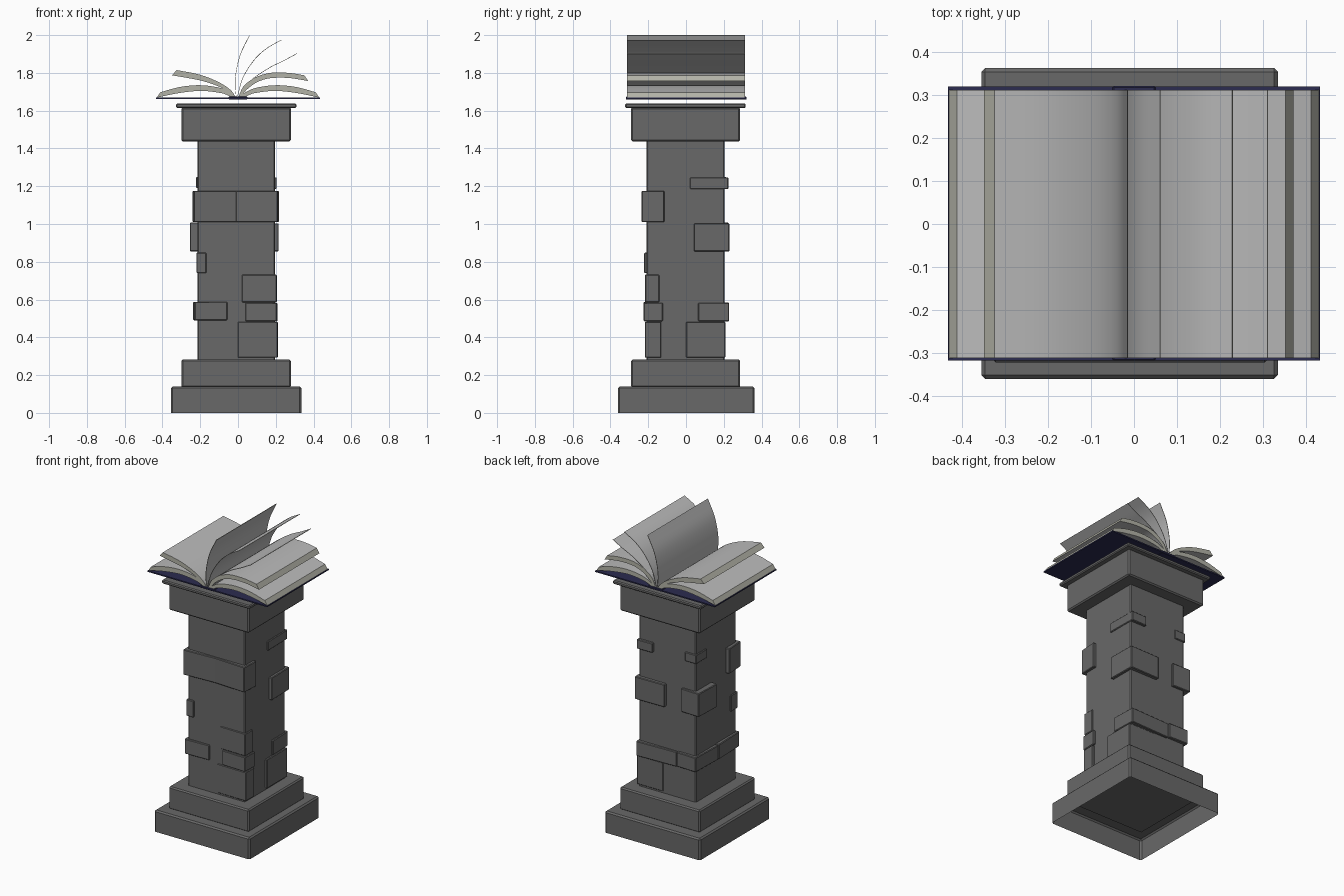
import bpy, bmesh, math
from mathutils import Vector, Matrix

if "Cube" in bpy.data.objects:
    bpy.data.objects.remove(bpy.data.objects["Cube"])


def material(name, rgb):
    m = bpy.data.materials.new(name)
    m.diffuse_color = (*rgb, 1)
    m.use_nodes = True
    m.node_tree.nodes["Principled BSDF"].inputs["Base Color"].default_value = m.diffuse_color
    return m


STONE = material("stone", (0.14, 0.14, 0.14))
PAPER = material("paper", (0.5, 0.5, 0.5))
EDGE = material("page_edge", (0.45, 0.45, 0.39))
NAVY = material("cover_navy", (0.025, 0.025, 0.08))


def finish(name, bm, *mats):
    bmesh.ops.recalc_face_normals(bm, faces=bm.faces)
    me = bpy.data.meshes.new(name)
    bm.to_mesh(me)
    bm.free()
    for m in mats:
        me.materials.append(m)
    ob = bpy.data.objects.new(name, me)
    bpy.context.collection.objects.link(ob)
    return ob


def box(name, x0, x1, y0, y1, z0, z1, bevel=0.006, rot=0, mat=STONE, open_bottom=False):
    bm = bmesh.new()
    bmesh.ops.create_cube(bm, size=1)
    bmesh.ops.scale(bm, vec=(x1 - x0, y1 - y0, z1 - z0), verts=bm.verts)
    if bevel:
        edges = [e for e in bm.edges
                 if not open_bottom or max(v.co.z for v in e.verts) > 0]
        bmesh.ops.bevel(bm, geom=edges, offset=bevel, segments=1, affect='EDGES')
    bmesh.ops.rotate(bm, matrix=Matrix.Rotation(math.radians(rot), 3, 'Z'), verts=bm.verts)
    bmesh.ops.translate(bm, vec=((x0 + x1) / 2, (y0 + y1) / 2, (z0 + z1) / 2), verts=bm.verts)
    ob = finish(name, bm, mat)
    if open_bottom:
        bm = bmesh.new()
        bm.from_mesh(ob.data)
        bmesh.ops.delete(bm, geom=[f for f in bm.faces if f.normal.z < -0.9], context='FACES')
        bm.to_mesh(ob.data)
        bm.free()
    return ob


def sample(pts, n=16):
    # Catmull-Rom curve through the points
    p = [Vector(q) for q in pts]
    p = [2 * p[0] - p[1]] + p + [2 * p[-1] - p[-2]]
    out = []
    for i in range(n + 1):
        u = i / n * (len(pts) - 1)
        k = min(int(u), len(pts) - 2)
        t = u - k
        a, b, c, d = p[k:k + 4]
        out.append(0.5 * (2 * b + (c - a) * t + (2 * a - 5 * b + 4 * c - d) * t * t
                          + (3 * b - a - 3 * c + d) * t ** 3))
    return out


def pages(name, top, bottom, y0=-0.312, y1=0.312, flip=1):
    # solid between two xz curves, extruded along y
    loop = sample(top) + sample(bottom)[::-1]
    n = len(loop) // 2
    bm = bmesh.new()
    a = [bm.verts.new((flip * q.x, y0, q.y)) for q in loop]
    b = [bm.verts.new((flip * q.x, y1, q.y)) for q in loop]
    for i in range(2 * n):
        j = (i + 1) % (2 * n)
        f = bm.faces.new((a[i], a[j], b[j], b[i]))
        f.material_index = 1 if i in (n - 1, 2 * n - 1) else 0
    for s in (a, b):
        for i in range(n - 1):
            bm.faces.new((s[i], s[i + 1], s[2 * n - 2 - i], s[2 * n - 1 - i])).material_index = 1
    ob = finish(name, bm, PAPER, EDGE)
    bpy.ops.object.select_all(action='DESELECT')
    ob.select_set(True)
    bpy.context.view_layer.objects.active = ob
    bpy.ops.object.shade_smooth_by_angle(angle=math.radians(35))


# pedestal
box("base_step", -0.355, 0.335, -0.36, 0.363, 0, 0.14, 0.009, open_bottom=True)
box("upper_step", -0.30, 0.28, -0.29, 0.287, 0.135, 0.282, 0.008)
box("column", -0.215, 0.197, -0.21, 0.205, 0.27, 1.45)
box("capital", -0.30, 0.28, -0.29, 0.287, 1.437, 1.618, 0.008)
box("top_slab", -0.328, 0.31, -0.322, 0.316, 1.614, 1.638)

# raised stones around the column
bricks = [
    (-0.237, -0.01, -0.229, -0.10, 1.01, 1.175, 3),
    (-0.01, 0.213, -0.229, -0.11, 1.01, 1.175, -3),
    (0.00, 0.214, 0.04, 0.228, 0.855, 1.003, 1),
    (-0.252, -0.12, 0.04, 0.222, 0.855, 1.008, -2),
    (-0.22, -0.168, -0.222, -0.15, 0.74, 0.848, 0),
    (0.09, 0.203, 0.02, 0.223, 1.185, 1.247, 1),
    (-0.222, -0.14, 0.10, 0.212, 1.19, 1.25, 0),
    (-0.234, -0.06, -0.222, 0.0, 0.49, 0.588, 2),
    (-0.232, -0.09, 0.0, 0.225, 0.49, 0.585, -2),
    (0.04, 0.208, -0.221, -0.12, 0.485, 0.582, -2),
    (-0.08, 0.206, 0.06, 0.223, 0.485, 0.582, 2),
    (0.02, 0.205, -0.215, -0.14, 0.585, 0.732, -1),
    (0.00, 0.21, -0.216, -0.13, 0.292, 0.482, -1),
    (0.02, 0.21, 0.0, 0.209, 0.292, 0.482, 0),
]
for i, (x0, x1, y0, y1, z0, z1, r) in enumerate(bricks):
    box(f"raised_stone_{i + 1}", x0, x1, y0, y1, z0, z1, 0.004, r)

# open book
box("book_cover", -0.433, 0.433, -0.317, 0.32, 1.661, 1.669, 0, mat=NAVY)
box("book_spine", -0.05, 0.05, -0.318, 0.321, 1.659, 1.674, 0.003, mat=NAVY)
for side, flip in (("left", 1), ("right", -1)):
    pages(f"lower_pages_{side}",
          [(-.412, 1.697), (-.31, 1.725), (-.2, 1.735), (-.1, 1.722), (-.045, 1.70), (-.008, 1.671)],
          [(-.43, 1.669), (-.32, 1.692), (-.2, 1.705), (-.1, 1.695), (-.06, 1.684), (-.035, 1.671)],
          flip=flip)
pages("upper_pages_left",
      [(-.325, 1.815), (-.2, 1.79), (-.1, 1.75), (-.04, 1.71), (-.012, 1.672)],
      [(-.349, 1.787), (-.2, 1.76), (-.1, 1.727), (-.05, 1.695), (-.025, 1.672)])
pages("upper_pages_right",
      [(.352, 1.787), (.27, 1.80), (.17, 1.80), (.09, 1.775), (.03, 1.73), (.002, 1.672)],
      [(.371, 1.757), (.27, 1.773), (.17, 1.772), (.1, 1.75), (.045, 1.71), (.02, 1.672)])

# loose turning leaves
leaves = [
    [(.06, 2.0), (.012, 1.90), (-.012, 1.80), (-.016, 1.73), (-.01, 1.672)],
    [(.228, 1.975), (.15, 1.93), (.085, 1.87), (.025, 1.775), (-.005, 1.672)],
    [(.31, 1.903), (.24, 1.865), (.16, 1.825), (.06, 1.755), (.0, 1.672)],
]
for i, c in enumerate(leaves):
    pages(f"loose_leaf_{i + 1}", c, [(x + 0.002, z - 0.002) for x, z in c])
